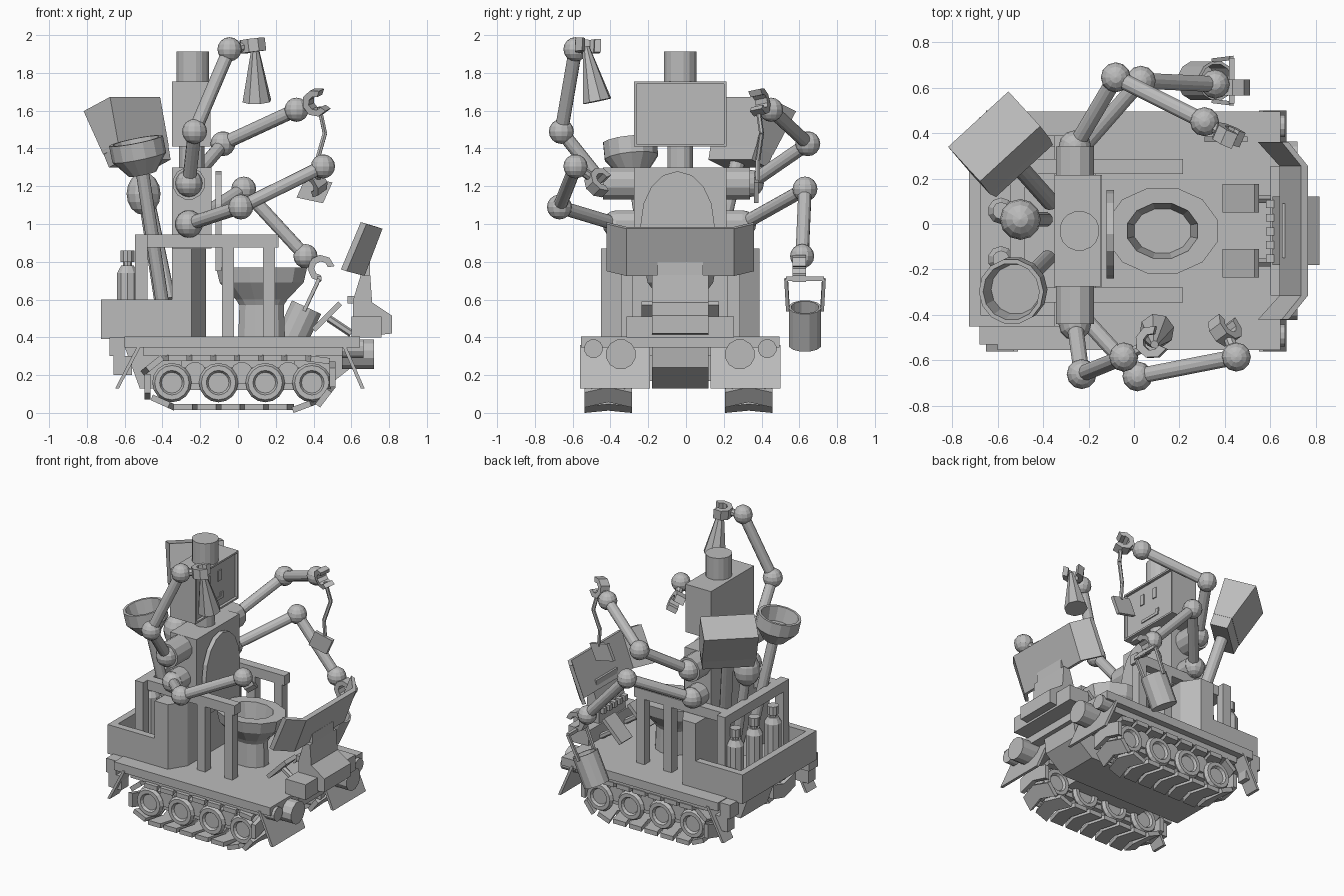
import bpy, bmesh, math
from mathutils import Vector as V

cube = bpy.data.objects.get("Cube")
if cube:
    bpy.data.objects.remove(cube, do_unlink=True)

grey = bpy.data.materials.new("plain grey")
grey.use_nodes = True
grey.diffuse_color = (0.5, 0.5, 0.5, 1)
grey.node_tree.nodes["Principled BSDF"].inputs["Base Color"].default_value = (0.5, 0.5, 0.5, 1)

CY = -0.03          # centre line of the vehicle
SIDES = (("right", -1), ("left", 1))


def finish(name, bm):
    bmesh.ops.recalc_face_normals(bm, faces=bm.faces)
    me = bpy.data.meshes.new(name)
    bm.to_mesh(me)
    bm.free()
    me.materials.append(grey)
    ob = bpy.data.objects.new(name, me)
    bpy.context.scene.collection.objects.link(ob)
    return ob


def loft(name, sections):
    """Skin a row of cross-sections and cap both ends."""
    bm = bmesh.new()
    rows = [[bm.verts.new(p) for p in s] for s in sections]
    for a, b in zip(rows, rows[1:]):
        for i in range(len(a)):
            j = (i + 1) % len(a)
            bm.faces.new((a[i], a[j], b[j], b[i]))
    bm.faces.new(rows[0])
    bm.faces.new(rows[-1])
    return finish(name, bm)


def box(name, x, y, z):
    return loft(name, [[(x[0], y[0], h), (x[1], y[0], h), (x[1], y[1], h), (x[0], y[1], h)] for h in z])


def prism(name, profile, y):
    return loft(name, [[(px, d, pz) for px, pz in profile] for d in y])


def lathe(name, base, axis, rings, n=12, sx=1.0):
    """Rings of (radius, height) along an axis."""
    q = V(axis).to_track_quat('Z', 'Y')
    return loft(name, [[V(base) + q @ V((sx * r * math.cos(math.tau * (i + .5) / n),
                r * math.sin(math.tau * (i + .5) / n), h)) for i in range(n)] for r, h in rings])


def rod(name, a, b, r, r2=None, n=12):
    d = V(b) - V(a)
    return lathe(name, a, d, [(r, 0), (r if r2 is None else r2, d.length)], n)


def ball(name, c, r, stretch=1.0):
    bm = bmesh.new()
    bmesh.ops.create_uvsphere(bm, u_segments=12, v_segments=8, radius=r)
    for v in bm.verts:
        v.co = V((v.co.x, v.co.y, v.co.z * stretch)) + V(c)
    return finish(name, bm)


def claw(name, c, axis, normal):
    """C-shaped gripper that opens along axis."""
    a, n = V(axis).normalized(), V(normal)
    n = (n - a * n.dot(a)).normalized()
    s = n.cross(a)
    secs = []
    for k in range(7):
        t = math.radians(50 + 260 * k / 6)
        d = a * math.cos(t) + s * math.sin(t)
        secs.append([V(c) + d * r + n * h for r, h in ((.037, -.035), (.072, -.035), (.072, .035), (.037, .035))])
    return loft(name, secs)


# Hull, deck and front end
prism("hull", [(-.6, .35), (-.52, .13), (.46, .13), (.6, .24), (.62, .4), (-.6, .4)], (CY - .15, CY + .15))
box("deck", (-.6, .645), (CY - .525, CY + .525), (.345, .405))
box("deck_underside", (-.5, .56), (CY - .48, CY + .48), (.3, .345))
prism("front_hood", [(.61, .4), (.61, .6), (.65, .73), (.7, .73), (.71, .585), (.815, .515), (.815, .42)],
      (CY - .15, CY + .15))
box("front_bumper", (.6, .76), (CY - .285, CY + .285), (.4, .51))
for nm, s in SIDES:
    y = lambda d: CY + s * d
    for end, a, b in (("front", .55, .66), ("rear", -.53, -.64)):
        prism(f"{nm}_{end}_flap", [(a, .36), (a + .02, .36), (b + .01, .13), (b - .01, .13)], (y(.16 if a > 0 else .42), y(.53)))
    rod(f"{nm}_headlight", (.55, y(.315), .31), (.72, y(.315), .31), .08)
    rod(f"{nm}_marker_lamp", (.55, y(.46), .34), (.665, y(.46), .34), .05)
    box(f"{nm}_rear_lamp", (-.66, -.56), (y(.42), y(.5)), (.2, .3))
    box(f"{nm}_rear_bracket", (-.68, -.6), (y(.4), y(.5)), (.3, .4))

# Tracks with wheels and chevron shoes
path = [V(p) for p in ((-.34, .03), (.33, .03), (.45, .075), (.5, .14), (.5, .23), (.44, .28),
                       (.36, .29), (-.34, .29), (-.43, .27), (-.48, .23), (-.48, .13), (-.44, .075))]
loop = list(zip(path, path[1:] + path[:1]))
total = sum((b - a).length for a, b in loop)


def along(dist):
    for a, b in loop:
        seg = b - a
        if dist <= seg.length:
            return a + seg.normalized() * dist, seg.normalized()
        dist -= seg.length
    return path[0], V((1, 0))


for nm, s in SIDES:
    ty = CY + s * .372 - .01
    box(f"{nm}_track_frame", (-.4, .42), (ty - .06, ty + .06), (.12, .24))
    box(f"{nm}_track_mount", (-.3, .3), (CY, ty), (.17, .3))
    for i in range(4):
        x = -.35 + .247 * i
        rod(f"{nm}_wheel_{i}", (x, ty - .09, .16), (x, ty + .09, .16), .075, n=16)
        for e in (-1, 1):
            bpy.ops.mesh.primitive_torus_add(location=(x, ty + e * .085, .16), rotation=(math.pi / 2, 0, 0),
                major_segments=16, minor_segments=6, major_radius=.078, minor_radius=.026)
            tyre = bpy.context.object
            tyre.name = f"{nm}_tyre_{i}"
            tyre.data.materials.append(grey)
        if i < 3:
            rod(f"{nm}_roller_{i}", (x + .123, ty - .08, .21), (x + .123, ty + .08, .21), .06)
    for k in range(18):
        p, t = along(total * (k + .5) / 18)
        n = V((-t.y, t.x)) * .016
        secs = []
        for dy, shift in ((-.125, -.015), (0, .02), (.125, -.015)):
            ends = [p + t * (shift + e * .05) for e in (-1, 1)]
            quad = (ends[0] - n, ends[1] - n, ends[1] + n, ends[0] + n)
            secs.append([(c.x, ty + dy, c.y) for c in quad])
        loft(f"{nm}_track_shoe_{k}", secs)

# Body box, side rails and rear bin
plan = [(-.35, -.42), (-.245, -.42), (-.17, -.3), (-.17, .3), (-.245, .42), (-.35, .42)]
loft("body_box", [[(px, CY + py, h) for px, py in plan] for h in (.4, .87)])
for nm, s in SIDES:
    ys = (CY + s * .25, CY + s * .315)
    box(f"{nm}_rail", (-.545, .215), ys, (.875, .945))
    for x in (-.085, .132):
        box(f"{nm}_rail_post", (x, x + .065), ys, (.4, .9))
    box(f"{nm}_rear_post", (-.545, -.48), (CY + s * .3, CY + s * .365), (.4, .945))
    box(f"{nm}_bin_wall", (-.725, -.35), (CY + s * .37, CY + s * .42), (.4, .6))
box("rear_rail", (-.545, -.48), (CY - .33, CY + .33), (.875, .945))
box("rear_bin_wall", (-.725, -.675), (CY - .42, CY + .42), (.4, .6))
box("bin_floor", (-.725, -.35), (CY - .42, CY + .42), (.39, .43))
for i in range(3):
    lathe(f"bottle_{i}", (-.585, -.155 + .213 * i, .43), (0, 0, 1),
          [(.058, 0), (.058, .31), (.035, .35), (.025, .35), (.025, .37), (.038, .37), (.038, .43)], 10)

# Bowl seat with raised lid
lathe("bowl_seat", (.125, CY, .4), (0, 0, 1), [(.1, 0), (.095, .17), (.11, .2), (.18, .29), (.195, .37),
      (.125, .37), (.1, .22)], 12, 1.28)
lid = [(.195, .75), (.195, 1.0)] + [(.195 * math.cos(a), 1.0 + .28 * math.sin(a))
       for a in [math.pi * k / 8 for k in range(1, 8)]] + [(-.195, 1.0), (-.195, .75)]
loft("raised_lid", [[(x, CY - .015 + py, pz) for py, pz in lid] for x in (-.12, -.088)])

# Bent shield, pedals and control buttons
loft("shield", [[(xb, CY + d, zb), (xb + .03, CY + d, zb - .01), (xt, CY + d, zt - .01), (xt - .03, CY + d, zt)]
     for d, xb, zb, xt, zt in ((-.39, .545, .76, .68, 1.01), (-.285, .64, .735, .765, .985),
                               (.285, .64, .735, .765, .985), (.39, .545, .76, .68, 1.01))])
box("shield_strut", (.65, .7), (CY - .12, CY + .12), (.7, .8))
for nm, s in SIDES:
    y = (CY + s * .08, CY + s * .205)
    prism(f"{nm}_pedal", [(.39, .45), (.41, .43), (.55, .57), (.53, .59)], y)
    rod(f"{nm}_pedal_arm", (.48, CY + s * .14, .5), (.6, CY + s * .14, .42), .02, n=6)
for i in range(5):
    box(f"button_{i}", (.58, .62), (-.17 + .06 * i, -.135 + .06 * i), (.58, .62))

# Robot torso, head, face and hat
box("torso", (-.35, -.14), (CY - .245, CY + .245), (.87, 1.3))
rod("neck", (-.245, CY, 1.28), (-.245, CY, 1.43), .07)
head = box("head", (-.35, -.145), (CY - .245, CY + .245), (1.41, 1.755))
bm = bmesh.new()
bm.from_mesh(head.data)
bm.normal_update()
front = [f for f in bm.faces if f.normal.x > .9]
bmesh.ops.inset_region(bm, faces=front, thickness=.018)
bmesh.ops.inset_region(bm, faces=front, thickness=.002)
bmesh.ops.translate(bm, verts=front[0].verts, vec=(-.018, 0, 0))
bm.to_mesh(head.data)
bm.free()
for i, y in enumerate((-.125, .0)):
    box(f"eye_{i}", (-.165, -.156), (y, y + .036), (1.61, 1.685))
box("mouth", (-.165, -.156), (-.11, .055), (1.475, 1.495))
box("mouth_corner", (-.165, -.156), (.03, .06), (1.495, 1.52))
rod("hat", (-.24, CY, 1.74), (-.24, CY, 1.912), .088, n=16)

# Four jointed arms: shoulder, elbow, wrist, claw centre, claw axis, claw normal
arms = {
    "right_upper": ((-.26, -.44, 1.215), (-.23, -.66, 1.49), (-.045, -.585, 1.925), (.08, -.52, 1.945), (1, .5, .1), (-.2, 0, 1)),
    "right_lower": ((-.26, -.37, 1.0), (.015, -.67, 1.09), (.45, -.585, 1.305), (.4, -.46, 1.22), (-.3, .8, -.4), (.8, .5, .6)),
    "left_upper": ((-.26, .34, 1.215), (-.08, .645, 1.425), (.31, .45, 1.605), (.42, .385, 1.645), (1, -.5, .3), (.4, 1, .2)),
    "left_lower": ((-.26, .3, 1.0), (.03, .63, 1.185), (.357, .615, .83), (.44, .6, .765), (.7, 0, -.6), (0, 1, 0)),
}
for nm, (sh, el, wr, cl, ax, no) in arms.items():
    r = .087 if "upper" in nm else .075
    rod(f"{nm}_shoulder", (sh[0], CY, sh[2]), sh, r)
    for part, c, br in (("shoulder_ball", sh, .072), ("elbow", el, .066), ("wrist", wr, .064)):
        ball(f"{nm}_{part}", c, br)
    rod(f"{nm}_arm", sh, el, .036)
    rod(f"{nm}_forearm", el, wr, .036)
    rod(f"{nm}_claw_stem", wr, V(wr).lerp(V(cl), .6), .025, n=8)
    claw(f"{nm}_claw", cl, ax, no)

# Things held in the claws
rod("held_cone", (.09, -.53, 1.94), (.1, -.47, 1.65), .018, .078, 8)
strap = [(.43, .38, 1.62), (.46, .4, 1.48), (.42, .38, 1.34), (.43, .38, 1.22)]
for i, (a, b) in enumerate(zip(strap, strap[1:])):
    rod(f"strap_{i}", a, b, .013, n=6)
prism("strap_plate", [(.31, 1.14), (.36, 1.25), (.5, 1.22), (.45, 1.11)], (.36, .385))
lathe("bucket", (.27, .63, .36), (.42, 0, .9), [(.088, 0), (.088, .22), (.075, .22), (.075, .05)])
for e in (-1, 1):
    rod("bucket_handle_side", (.35, .63 + e * .09, .54), (.43, .63 + e * .1, .71), .013, n=4)
rod("bucket_handle_top", (.43, .53, .71), (.43, .73, .71), .016, n=4)

# Long tools standing behind the torso
rod("cup_handle", (-.38, -.15, .45), (-.51, -.28, 1.3), .035)
lathe("cup", (-.505, -.28, 1.265), (-.2, -.1, 1), [(.075, 0), (.145, .09), (.145, .18), (.126, .18), (.11, .08)], 14)
rod("bulb_handle", (-.39, .02, .45), (-.49, .02, 1.1), .033)
ball("bulb", (-.5, .02, 1.16), .09, 1.25)
rod("brush_handle", (-.37, .1, .6), (-.53, .28, 1.36), .04)
u = V((-.24, .24, .93)).normalized()
w = V((.74, .68, 0)).normalized()
t = u.cross(w)


def slab(c, hw, ht):
    return [V(c) + w * a * hw + t * b * ht for a, b in ((-1, -1), (1, -1), (1, 1), (-1, 1))]


loft("brush_collar", [slab((-.52, .275, 1.32), .17, .06), slab((-.545, .3, 1.41), .18, .065)])
loft("brush_block", [slab((-.54, .295, 1.39), .18, .065), slab((-.615, .385, 1.635), .18, .11)])
